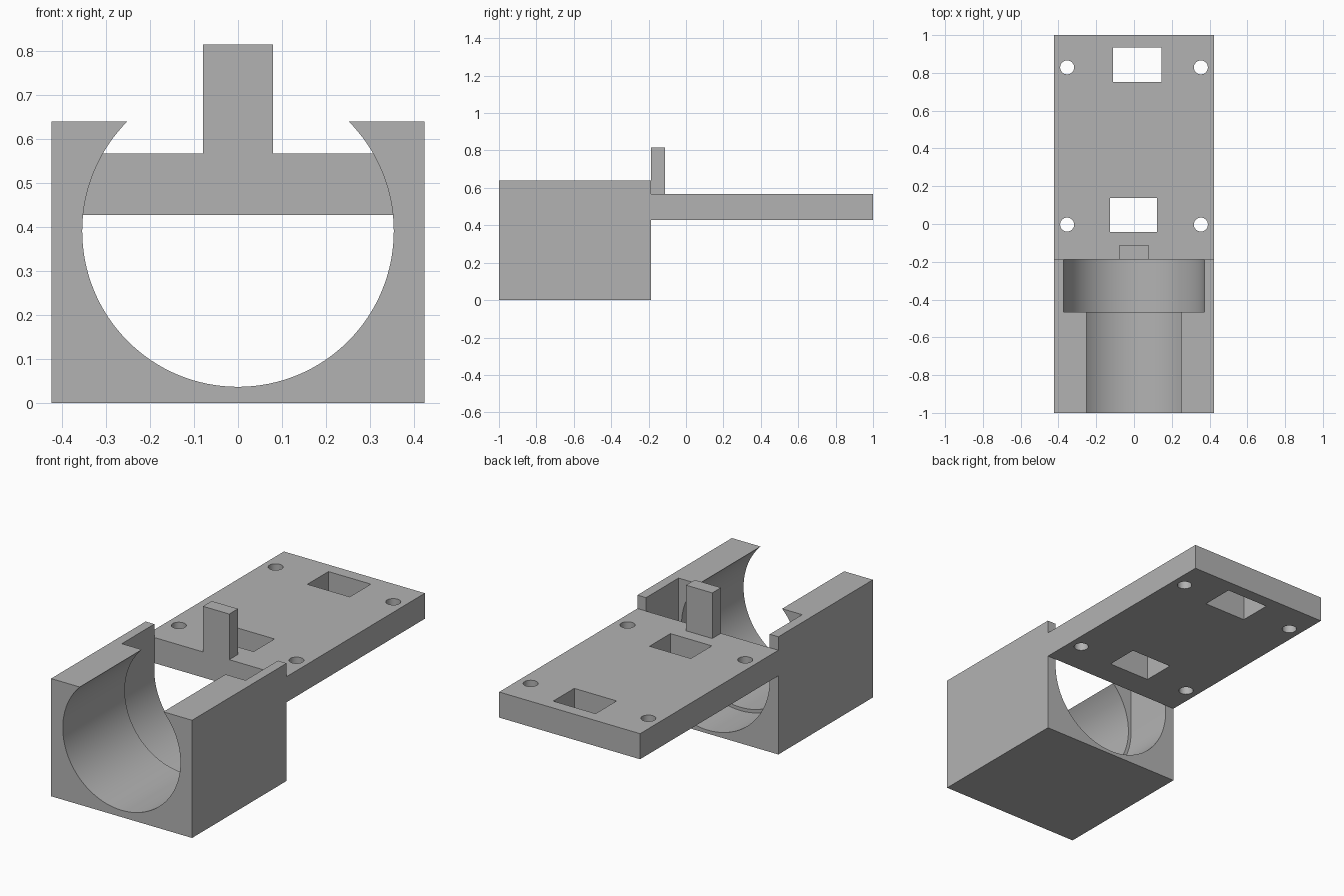
import bpy
import math

old = bpy.data.objects.get("Cube")
if old:
    bpy.data.objects.remove(old, do_unlink=True)

grey = bpy.data.materials.new("plain grey")
grey.use_nodes = True
colour = (0.45, 0.45, 0.45, 1)
grey.diffuse_color = colour
grey.node_tree.nodes["Principled BSDF"].inputs["Base Color"].default_value = colour


def box(name, x, y, z):
    """Box from (min, max) ranges on each axis."""
    bpy.ops.mesh.primitive_cube_add(size=1, location=[sum(r) / 2 for r in (x, y, z)])
    ob = bpy.context.object
    ob.name = name
    ob.scale = [r[1] - r[0] for r in (x, y, z)]
    bpy.ops.object.transform_apply(location=True, rotation=True, scale=True)
    ob.data.materials.append(grey)
    return ob


def cylinder(name, radius, depth, centre, sides, along_y=False):
    bpy.ops.mesh.primitive_cylinder_add(
        vertices=sides, radius=radius, depth=depth, location=centre,
        rotation=(math.pi / 2 if along_y else 0, 0, 0))
    ob = bpy.context.object
    ob.name = name
    bpy.ops.object.transform_apply(location=True, rotation=True, scale=True)
    ob.data.materials.append(grey)
    return ob


def cut(target, cutters):
    """Subtract each cutter from the target, then remove it."""
    bpy.ops.object.select_all(action="DESELECT")
    target.select_set(True)
    bpy.context.view_layer.objects.active = target
    for cutter in cutters:
        cutter.hide_render = True
        mod = target.modifiers.new("cut", "BOOLEAN")
        mod.operation = "DIFFERENCE"
        mod.solver = "EXACT"
        mod.object = cutter
        bpy.ops.object.modifier_apply(modifier=mod.name)
        bpy.data.objects.remove(cutter, do_unlink=True)
    bpy.ops.object.shade_smooth_by_angle(angle=math.radians(30))


HALF = 0.424      # half width of the whole part
JOINT = -0.188    # where the holder meets the plate
STEP = -0.467     # where the bore widens
AXIS = 0.391      # height of the bore axis
WIDE = 0.372      # radius of the wide bore

# Holder block with a stepped bore, open at the top
holder = box("holder_block", (-HALF, HALF), (-1, JOINT), (0, 0.64))
cut(holder, [
    cylinder("bore_cutter", 0.354, 2, (0, -0.6, AXIS), 128, True),
    cylinder("wide_bore_cutter", WIDE, 1, (0, STEP + 0.5, AXIS), 128, True),
    box("slot_cutter", (-WIDE, WIDE), (STEP, 0.5), (AXIS, 1)),
])

# Mounting plate with two windows and four screw holes
plate = box("mounting_plate", (-HALF, HALF), (JOINT, 1), (0.428, 0.567))
cutters = [
    box("rear_window_cutter", (-0.11, 0.145), (0.753, 0.934), (0, 1)),
    box("front_window_cutter", (-0.126, 0.123), (-0.042, 0.138), (0, 1)),
]
for x in (-0.354, 0.354):
    for y in (-0.003, 0.829):
        cutters.append(cylinder("screw_hole_cutter", 0.037, 1, (x, y, 0.5), 48))
cut(plate, cutters)

# Upright stop at the front edge of the plate
box("upright_stop", (-0.079, 0.079), (JOINT, -0.113), (0.567, 0.815))
